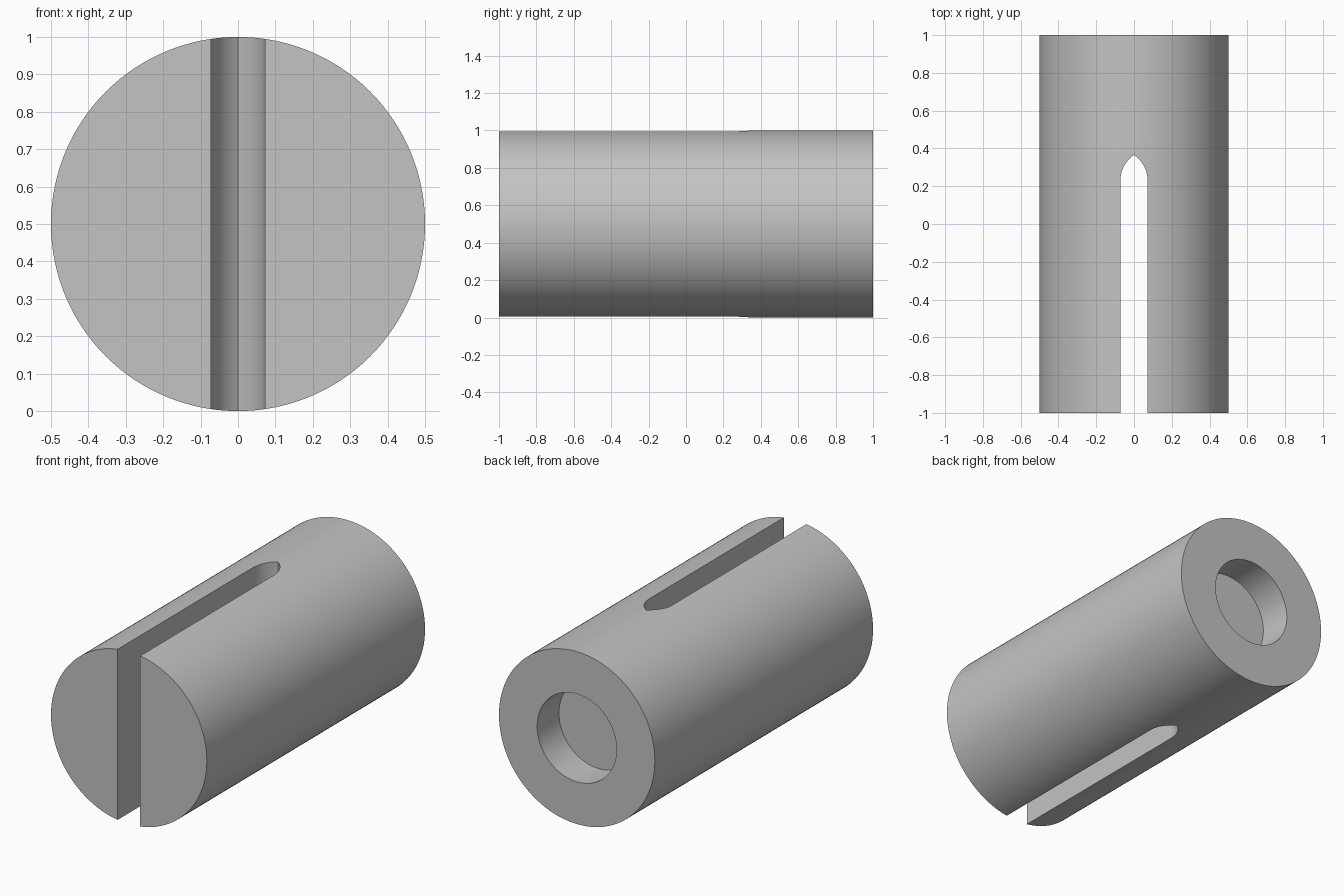
import bpy, bmesh, math

if "Cube" in bpy.data.objects:
    bpy.data.objects.remove(bpy.data.objects["Cube"], do_unlink=True)

RADIUS, LENGTH = 0.5, 2.0
HOLE_RADIUS, HOLE_DEPTH = 0.255, 0.2
SLOT_HALF, SLOT_SHOULDER, SLOT_TIP = 0.072, 0.23, 0.365

grey = bpy.data.materials.new("plain grey")
grey.use_nodes = True
grey.diffuse_color = (0.55, 0.55, 0.55, 1)
grey.node_tree.nodes["Principled BSDF"].inputs["Base Color"].default_value = grey.diffuse_color


def lying_cylinder(name, radius, y0, y1, segments):
    bpy.ops.mesh.primitive_cylinder_add(
        vertices=segments, radius=radius, depth=y1 - y0,
        location=(0, (y0 + y1) / 2, RADIUS), rotation=(math.pi / 2, 0, 0))
    obj = bpy.context.object
    obj.name = name
    obj.data.materials.append(grey)
    return obj


def slot_prism(name):
    # Straight walls closing in two tangent arcs that meet at a point
    rise = SLOT_TIP - SLOT_SHOULDER
    arc = (SLOT_HALF ** 2 + rise ** 2) / (2 * SLOT_HALF)
    sweep = math.asin(rise / arc)
    steps = 12
    right = [(SLOT_HALF, -LENGTH)]
    for i in range(steps):
        a = sweep * i / steps
        right.append((SLOT_HALF - arc + arc * math.cos(a),
                      SLOT_SHOULDER + arc * math.sin(a)))
    outline = right + [(0, SLOT_TIP)] + [(-x, y) for x, y in reversed(right)]
    bm = bmesh.new()
    base = bm.faces.new([bm.verts.new((x, y, -0.5)) for x, y in outline])
    top = bmesh.ops.extrude_face_region(bm, geom=[base])["geom"]
    bmesh.ops.translate(bm, vec=(0, 0, 2),
                        verts=[v for v in top if isinstance(v, bmesh.types.BMVert)])
    bmesh.ops.recalc_face_normals(bm, faces=bm.faces)
    mesh = bpy.data.meshes.new(name)
    bm.to_mesh(mesh)
    bm.free()
    mesh.materials.append(grey)
    obj = bpy.data.objects.new(name, mesh)
    bpy.context.collection.objects.link(obj)
    return obj


# Main body, with a blind hole in the back and a through slot from the front
body = lying_cylinder("slotted_pin", RADIUS, -LENGTH / 2, LENGTH / 2, 128)
hole = lying_cylinder("hole_cutter", HOLE_RADIUS, LENGTH / 2 - HOLE_DEPTH, LENGTH, 96)
slot = slot_prism("slot_cutter")

bpy.ops.object.select_all(action='DESELECT')
body.select_set(True)
bpy.context.view_layer.objects.active = body
for cutter in (hole, slot):
    cutter.hide_render = True
    mod = body.modifiers.new(cutter.name, 'BOOLEAN')
    mod.operation = 'DIFFERENCE'
    mod.solver = 'EXACT'
    mod.object = cutter
    bpy.ops.object.modifier_apply(modifier=mod.name)
    bpy.data.objects.remove(cutter, do_unlink=True)

bpy.ops.object.shade_smooth_by_angle(angle=math.radians(30))
